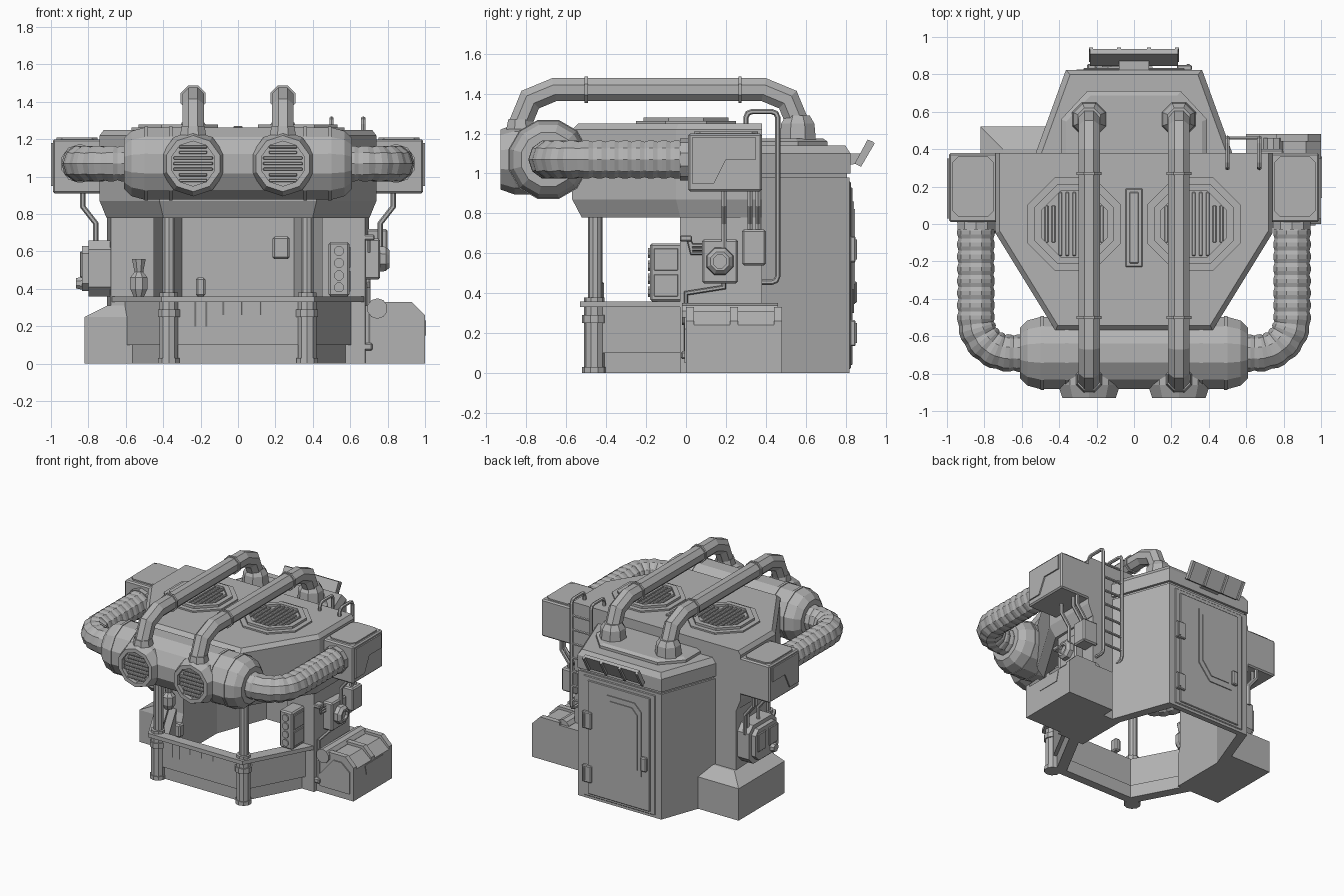
import bpy, bmesh, math
from mathutils import Vector

if "Cube" in bpy.data.objects:
    bpy.data.objects.remove(bpy.data.objects["Cube"])

shade = .45
grey = bpy.data.materials.new("plain grey")
grey.use_nodes = True
grey.diffuse_color = (shade, shade, shade, 1)
grey.node_tree.nodes["Principled BSDF"].inputs["Base Color"].default_value = grey.diffuse_color


def finish(name, bm):
    bmesh.ops.recalc_face_normals(bm, faces=bm.faces)
    mesh = bpy.data.meshes.new(name)
    bm.to_mesh(mesh)
    bm.free()
    mesh.materials.append(grey)
    bpy.context.scene.collection.objects.link(bpy.data.objects.new(name, mesh))


def skin(name, rings):
    """Join equal rings of points into a capped solid."""
    bm = bmesh.new()
    loops = [[bm.verts.new(point) for point in ring] for ring in rings]
    for low, high in zip(loops, loops[1:]):
        for i in range(len(low)):
            bm.faces.new((low[i - 1], low[i], high[i], high[i - 1]))
    bm.faces.new(loops[0])
    bm.faces.new(loops[-1])
    finish(name, bm)


def place(axis, u, v, w):
    return {"x": (w, u, v), "y": (u, w, v), "z": (u, v, w)}[axis]


def prism(name, outline, axis, start, end):
    skin(name, [[place(axis, u, v, w) for u, v in outline] for w in (start, end)])


def loft(name, outline, back, levels):
    """Stack one plan outline at several heights, scaled about its back edge."""
    skin(name, [[(x * s, back + (y - back) * s, z) for x, y in outline] for z, s in levels])


def around(centre, half):
    return centre - half, centre + half


def box(name, x, y, z):
    """Box between limits, with a slight edge bevel."""
    bm = bmesh.new()
    bmesh.ops.create_cube(bm, size=1)
    limits = [sorted(pair) for pair in (x, y, z)]
    for vert in bm.verts:
        vert.co = [high if c > 0 else low for c, (low, high) in zip(vert.co, limits)]
    edge = min(.01, min(high - low for low, high in limits) / 5)
    bmesh.ops.bevel(bm, geom=bm.edges[:], offset=edge, segments=1, affect="EDGES")
    finish(name, bm)


def circle(u, v, radius, sides):
    angles = [(i + .5) * math.tau / sides for i in range(sides)]
    return [(u + radius * math.cos(t), v + radius * math.sin(t)) for t in angles]


def lathe(name, axis, u, v, profile, sides=8):
    """Turn (distance, radius) steps about a straight axis through (u, v)."""
    skin(name, [[place(axis, p, q, w) for p, q in circle(u, v, r, sides)] for w, r in profile])


def rod(name, axis, u, v, start, end, radius, sides=8):
    lathe(name, axis, u, v, [(start, radius), (end, radius)], sides)


def rounded(corners, radius, steps):
    """Replace the right-angled corners of a path with arcs."""
    corners = [Vector(c) for c in corners]
    path = [corners[0]]
    for before, corner, after in zip(corners, corners[1:], corners[2:]):
        into = (before - corner).normalized() * radius
        out = (after - corner).normalized() * radius
        for i in range(steps + 1):
            t = math.pi / 2 * i / steps
            path.append(corner + into * (1 - math.sin(t)) + out * (1 - math.cos(t)))
    return path + [corners[-1]]


def divided(path, gap):
    """Split the long stretches of a path into even steps."""
    points = [path[0]]
    for a, b in zip(path, path[1:]):
        count = max(1, round((b - a).length / gap))
        points += [a.lerp(b, (i + 1) / count) for i in range(count)]
    return points


def tube(name, path, radius, normal, sides=8, groove=1):
    """Sweep a mitred circle along a flat path; every third ring may be grooved."""
    path, normal, rings = [Vector(p) for p in path], Vector(normal), []
    for i, point in enumerate(path):
        ahead = (path[min(i + 1, len(path) - 1)] - point).normalized()
        behind = (point - path[max(i - 1, 0)]).normalized()
        along = (ahead + behind).normalized()
        across = along.cross(normal) / max(along.dot(ahead), along.dot(behind))
        size = radius * (1 if i % 3 else groove)
        rings.append([point + normal * p + across * q for p, q in circle(0, 0, size, sides)])
    skin(name, rings)


def sym(half):
    """Complete an outline with its mirror image."""
    return half + [(-x, y) for x, y in reversed(half)]


def octagon(u, v, half_u, half_v, cut):
    """Rectangle outline with cut corners."""
    quarter = [(half_u, half_v - cut), (half_u - cut, half_v)]
    half = quarter + [(-p, q) for p, q in reversed(quarter)]
    return [(u + p, v + q) for p, q in half + [(-p, -q) for p, q in half]]


side_axis, up_axis = Vector((1, 0, 0)), Vector((0, 0, 1))
rear, step, roof_top, ceiling, front = .82, .38, 1.25, .78, -.03
drum_y, drum_z, pipe_x, pipe_z, hose_x = -.69, 1.07, .24, 1.42, .845

# Hollow room walls around an open floor, roof block and rear booth
booth = sym([(.52, step), (.36, rear)])
outer = sym([(.68, front), (.7, step)] + booth[:2])
inner = sym([(.45, front), (.45, step), (.3, ceiling)])
prism("room_walls", outer + inner[::-1], "z", 0, ceiling)
prism("booth_head", booth, "z", ceiling, .98)
loft("roof", sym([(.42, -.57), (.74, -.05), (.74, step)]), step,
     [(ceiling, .95), (.87, 1), (1.22, 1), (roof_top, .97)])
loft("booth_top", booth, step, [(.97, .97), (1, .97), (1, 1.01), (1.1, 1.01), (1.14, .95)])
loft("booth_cap", sym([(.39, step), (.39, .56), (.25, .71)]), step, [(1.1, 1), (1.16, 1), (1.175, .93)])

# Counter: recessed kick, wall and top follow one plan at different reaches
for name, reach, low, high in (("counter_kick", .58, 0, .1), ("counter_wall", .61, .1, .33),
                               ("counter_top", .68, .33, .36)):
    plan = sym([(reach, 0), (reach * .6, -reach * .75)])
    hole = [(x * .85, y * .85) for x, y in reversed(plan)]
    prism(name, [(x, y - .02) for x, y in plan + hole], "z", low, high)

# Front drum with rounded ends
drum_end = [(.61, .14), (.57, .18), (.5, .2)]
lathe("front_drum", "x", drum_y, drum_z, [(-x, r) for x, r in drum_end] + drum_end[::-1], 12)

for side in (-1, 1):
    for x in (.36, .49):
        rod("drum_band", "x", drum_y, drum_z, *around(x * side, .01), .205, 12)

    # Counter posts
    x = .37 * side
    rod("lower_post", "z", x, -.46, 0, step, .052, 10)
    rod("post_foot", "z", x, -.46, 0, .03, .06, 10)
    rod("post_collar", "z", x, -.46, .25, .29, .062, 10)
    rod("upper_post", "z", x, -.455, step, .8, .036, 10)

    # Front round vents with slats
    x = pipe_x * side
    lathe("front_vent", "y", x, drum_z, [(-.75, .175), (-.86, .175), (-.93, .15), (-.93, .12), (-.9, .12)], 10)
    for k in range(-3, 4):
        reach = .105 if abs(k) < 2 else .075
        box("front_slat", around(x, reach), (-.92, -.89), around(drum_z + k * .03, .008))

    # Overhead pipes
    corners = [(x, -.83, 1.2), (x, -.83, pipe_z), (x, .56, pipe_z), (x, .56, 1.15)]
    tube("roof_pipe", rounded(corners, .17, 2), .062, side_axis)
    lathe("pipe_foot", "z", x, -.83, [(1.2, .08), (1.27, .066)])
    lathe("pipe_collar", "z", x, .56, [(1.15, .1), (roof_top, .09), (1.29, .065)])
    for y in (-.5, .27):
        rod("pipe_ring", "y", x, pipe_z, *around(y, .008), .072)

    # Ribbed side hoses
    x = hose_x * side
    corners = [(.58 * side, drum_y, drum_z), (x, drum_y, drum_z), (x, .03, drum_z)]
    tube("side_hose", divided(rounded(corners, .18, 12), .022), .1, up_axis, 10, .93)
    rod("hose_socket", "y", x, drum_z, front, .05, .105, 10)

    # Shoulder boxes with raised panels
    box("shoulder_box", (.71 * side, .99 * side), (.01, step), (.91, 1.2))
    prism("shoulder_top_panel", octagon(.86 * side, .2, .11, .16, .03), "z", 1.19, 1.21)
    prism("shoulder_side_panel", [(.03, .95), (.14, .95), (.2, 1.07), (.35, 1.07), (.35, 1.18), (.03, 1.18)],
          "x", .97 * side, side)

    # Roof vents with slats
    x = .32 * side
    prism("roof_vent_base", circle(x, 0, .27, 8), "z", 1.24, 1.262)
    inside, outside = circle(x, 0, .19, 8), circle(x, 0, .23, 8)
    for i in range(8):
        prism("roof_vent_rim", [inside[i - 1], inside[i], outside[i], outside[i - 1]], "z", roof_top, 1.28)
    for k in range(-4, 5):
        reach = .17 if abs(k) < 3 else .1
        box("roof_slat", around(x + k * .037, .01), around(0, reach), (roof_top, 1.274))

    # Cables from the shoulder boxes into the side units
    for y in (.19, .32, .36):
        path = [(.83, .93), (.83, .84), (.76, .75), (.76, .6)]
        tube("side_cable", [(x * side, y, z) for x, z in path], .014, (0, 1, 0), 6)

# Roof centre slot
box("roof_slot", around(0, .045), around(-.02, .21), (1.24, 1.262))
box("roof_slot_lid", around(0, .025), around(-.02, .19), (roof_top, 1.27))

# Low bin with a hipped lid on the right
skin("hipped_bin", [[(reach, near, z), (-.45, near, z), (-.45, far, z), (reach, far, z)]
                    for reach, near, far, z in
                    ((-.82, -.05, .52, 0), (-.82, -.05, .52, .25), (-.7, -.03, .4, .31))])

# Equipment chest on the left with roll, ribs and handle
prism("chest", [(.6, 0), (1, 0), (1, .24), (.92, .31), (.6, .31)], "y", 0, .48)
prism("chest_front_panel", [(.71, .05), (.97, .05), (.97, .22), (.9, .28), (.83, .28), (.71, .14)], "y", -.008, .01)
rod("chest_roll", "y", .745, .295, -.02, .46, .055, 10)
for y in (.02, .24, .46):
    prism("chest_rib", [(.76, .3), (1, .23), (1, .26), (.93, .33), (.76, .33)], "y", *around(y, .02))
prism("chest_handle", [(.14, .23), (.36, .23), (.34, .15), (.16, .15)], "x", .99, 1.004)

# Left side units: lens box, junction box, conduit and small hoses
box("lens_box", (.67, .76), around(.17, .09), (.45, .67))
lathe("lens", "x", .17, .56, [(.75, .075), (.79, .07), (.81, .05), (.81, .035), (.79, .035)])
box("junction_box", (.67, .8), (.28, .4), (.54, .72))
tube("conduit", [(.7, 0, .08), (.7, 0, .4), (.7, .19, .43), (.7, .19, .48)], .011, side_axis, 6)
box("conduit_box", (.66, .72), around(0, .025), around(.09, .02))
for z in (.6, .62, .64):
    tube("small_hose", [(.7, .1, z), (.7, .03, z), (.7, .01, .68)], .009, side_axis, 6)
box("hose_cap", (.67, .73), around(0, .03), (.66, .69))

# Right side meter
prism("meter_box", octagon(.19, .51, .17, .15, .05), "x", -.67, -.8)
prism("meter_frame", octagon(.19, .51, .14, .12, .04), "x", -.79, -.835)
for y in (.12, .26):
    box("meter_window", (-.845, -.82), around(y, .05), around(.53, .07))
lathe("meter_knob", "x", .12, .43, [(-.82, .04), (-.865, .03)])

# Ladder hooked over the roof
for x in (.5, .67):
    corners = [(x, .3, 1.24), (x, .3, 1.31), (x, .46, 1.31), (x, .46, .455), (x, .36, .455)]
    tube("ladder_rail", rounded(corners, .03, 2), .013, side_axis, 6)
for k in range(7):
    rod("ladder_rung", "x", .46, .53 + k * .11, .5, .67, .01, 6)

# Rear door with frame, inset panel, hinges and latch
box("door_frame", around(0, .31), (.8, .826), (.02, .96))
box("door", around(0, .27), (.81, .834), (.04, .93))
outline = [(-.2, .3), (-.2, .8), (-.14, .86), (.1, .86), (.1, .42), (0, .3)]
prism("door_panel", outline, "y", rear, .841)
prism("door_panel_inner", [(x * .8 - .01, z * .85 + .09) for x, z in outline], "y", rear, .847)
for z in (.2, .62):
    box("door_hinge", around(.27, .04), (rear, .85), around(z, .065))
    rod("hinge_pin", "z", .29, .843, *around(z, .05), .014)
box("door_latch", (-.25, -.2), (rear, .856), (.35, .46))

# Tilted rear panel with bars, on a bracket
prism("rear_panel", [(.845, 1.05), (.865, 1.04), (.935, 1.16), (.91, 1.17)], "x", *around(0, .235))
prism("rear_panel_bracket", [(.8, 1.04), (.86, 1.05), (.89, 1.1), (.8, 1.1)], "x", *around(0, .08))
for x in (-.23, -.08, .08, .23):
    prism("rear_panel_bar", [(.865, 1.04), (.877, 1.034), (.945, 1.15), (.935, 1.16)], "x", *around(x, .01))

# Counter fittings
box("signal_panel", around(.54, .055), (-.18, -.02), (.36, .65))
for z in (.44, .57):
    box("signal_side", (.59, .602), around(-.1, .06), around(z, .055))
    for height in around(z, .032):
        rod("signal_light", "y", .54, height, -.17, -.19, .028)
lathe("dispenser", "z", -.53, -.1, [(.36, .03), (.4, .05), (.46, .05), (.49, .025), (.56, .04)])
box("wall_phone", around(.23, .045), (.7, ceiling), (.56, .68))
box("tap", around(-.2, .025), around(-.44, .03), (.36, .46))
for x in (-.23, -.17, -.08, .02, .12):
    rod("counter_hook", "z", x, -.475, .2 if x < -.1 else .26, .33, .008, 6)
